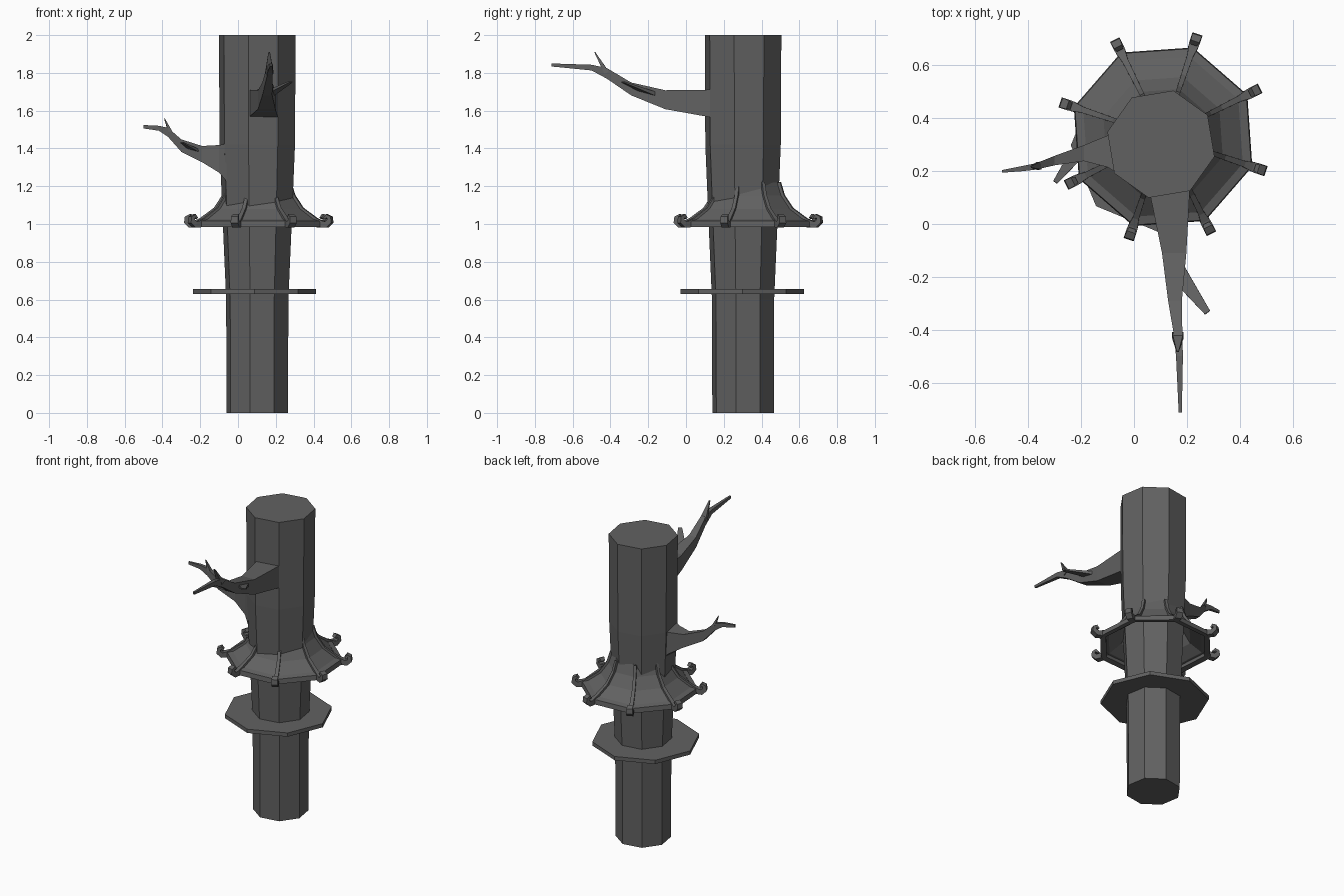
import bpy, bmesh
from math import radians, cos, sin
from mathutils import Vector, Matrix

cube = bpy.data.objects.get("Cube")
if cube:
    bpy.data.objects.remove(cube, do_unlink=True)

grey = bpy.data.materials.new("dark grey")
grey.use_nodes = True
grey.diffuse_color = (0.12, 0.12, 0.12, 1)
grey.node_tree.nodes["Principled BSDF"].inputs["Base Color"].default_value = grey.diffuse_color


def loft(name, rings, closed=False):
    """Skin rings of points; cap the ends, or join last to first when closed."""
    bm = bmesh.new()
    loops = [[bm.verts.new(p) for p in ring] for ring in rings]
    n = len(loops[0])
    pairs = list(zip(loops, loops[1:]))
    if closed:
        pairs.append((loops[-1], loops[0]))
    else:
        bm.faces.new(loops[0])
        bm.faces.new(loops[-1])
    for a, b in pairs:
        for i in range(n):
            j = (i + 1) % n
            bm.faces.new((a[i], a[j], b[j], b[i]))
    bmesh.ops.recalc_face_normals(bm, faces=bm.faces)
    mesh = bpy.data.meshes.new(name)
    bm.to_mesh(mesh)
    bm.free()
    mesh.materials.append(grey)
    obj = bpy.data.objects.new(name, mesh)
    bpy.context.collection.objects.link(obj)
    return obj


def octagons(profile, phase):
    """Eight-sided rings from (radius, height) pairs."""
    return [[(r * cos(radians(phase + 45 * k)), r * sin(radians(phase + 45 * k)), z)
             for k in range(8)] for r, z in profile]


def twig(name, start, end, r0, r1, flat=0.6):
    """Tapering four-sided twig between two points."""
    start, end = Vector(start), Vector(end)
    turn = (end - start).to_track_quat('Z', 'Y')
    rings = []
    for p, r in ((start, r0), (end, r1)):
        rings.append([p + turn @ Vector((x * r, y * r * flat, 0))
                      for x, y in ((-1, -1), (1, -1), (1, 1), (-1, 1))])
    return loft(name, rings)


def branch(name, sections, along):
    """Box-section branch; each section is (along, side, height, half width, half height)."""
    rings = []
    for a, s, z, w, h in sections:
        ring = []
        for i, j in ((-1, -1), (1, -1), (1, 1), (-1, 1)):
            side = s + i * w
            ring.append((side, a, z + j * h) if along == 'Y' else (a, side, z + j * h))
        rings.append(ring)
    return loft(name, rings)


# Trunk
trunk = loft("trunk", octagons([(0.167, 0), (0.169, 0.6), (0.187, 1.0),
                                (0.205, 1.42), (0.208, 2.0)], -13))
trunk.location = (0.102, 0.302, 0)

# Flat collar
collar = loft("collar_plate", octagons([(0.326, 0.63), (0.326, 0.655)], 0))
collar.location = (0.087, 0.298, 0)

# Flared skirt roof: hollow shell with a raised rim
ROOF, PHASE = Vector((0.11, 0.33, 0)), -18.5
skirt = loft("skirt_roof", octagons([
    (0.165, 1.22), (0.19, 1.15), (0.238, 1.08), (0.318, 1.022),
    (0.318, 1.012), (0.3, 1.012), (0.225, 1.06), (0.175, 1.14), (0.15, 1.22)], PHASE), closed=True)
rim = loft("skirt_rim", octagons([(0.318, 1.024), (0.352, 1.016), (0.356, 0.985),
                                  (0.318, 0.99)], PHASE), closed=True)
skirt.location = rim.location = ROOF

# Roof ribs ending in upturned hooks: radius, height, half width, half thickness
rib_path = [(0.172, 1.22, 0.009, 0.008), (0.194, 1.15, 0.009, 0.008),
            (0.242, 1.08, 0.01, 0.008), (0.32, 1.02, 0.012, 0.012),
            (0.352, 1.0, 0.018, 0.018), (0.378, 0.997, 0.02, 0.017),
            (0.398, 1.013, 0.02, 0.014), (0.397, 1.034, 0.019, 0.011),
            (0.382, 1.043, 0.017, 0.009), (0.37, 1.03, 0.013, 0.006)]
rib_rings = []
for i, (r, z, w, t) in enumerate(rib_path):
    a, b = rib_path[max(i - 1, 0)], rib_path[min(i + 1, len(rib_path) - 1)]
    d = Vector((b[0] - a[0], 0, b[1] - a[1])).normalized()
    n = Vector((-d.z, 0, d.x))
    c = Vector((r, 0, z))
    rib_rings.append([c + n * t * j + Vector((0, w * k, 0))
                      for j, k in ((-1, -1), (1, -1), (1, 1), (-1, 1))])
for k in range(8):
    rib = loft("roof_rib_%d" % (k + 1), rib_rings)
    rib.matrix_world = Matrix.Translation(ROOF) @ Matrix.Rotation(radians(PHASE + 45 * k), 4, 'Z')

# Front branch with twigs
branch("front_branch", [
    (0.13, 0.134, 1.638, 0.077, 0.073), (-0.11, 0.152, 1.658, 0.046, 0.05),
    (-0.29, 0.155, 1.715, 0.026, 0.034), (-0.42, 0.167, 1.798, 0.016, 0.028),
    (-0.5, 0.172, 1.828, 0.013, 0.015), (-0.713, 0.175, 1.842, 0.006, 0.008)], 'Y')
twig("front_branch_upper_twig", (0.166, -0.42, 1.80), (0.165, -0.483, 1.91), 0.022, 0.004)
twig("front_branch_side_twig", (0.155, -0.17, 1.685), (0.278, -0.335, 1.752), 0.036, 0.012, 0.3)

# Right branch with twigs
branch("right_branch", [
    (-0.06, 0.27, 1.325, 0.08, 0.1), (-0.1, 0.275, 1.345, 0.06, 0.073),
    (-0.19, 0.268, 1.37, 0.03, 0.043), (-0.3, 0.24, 1.415, 0.018, 0.033),
    (-0.37, 0.218, 1.485, 0.012, 0.024), (-0.42, 0.21, 1.507, 0.01, 0.013),
    (-0.5, 0.199, 1.515, 0.005, 0.009)], 'X')
twig("right_branch_upper_twig", (-0.36, 0.22, 1.49), (-0.389, 0.216, 1.558), 0.015, 0.003)
twig("right_branch_side_twig", (-0.22, 0.262, 1.385), (-0.298, 0.158, 1.432), 0.026, 0.009, 0.3)
